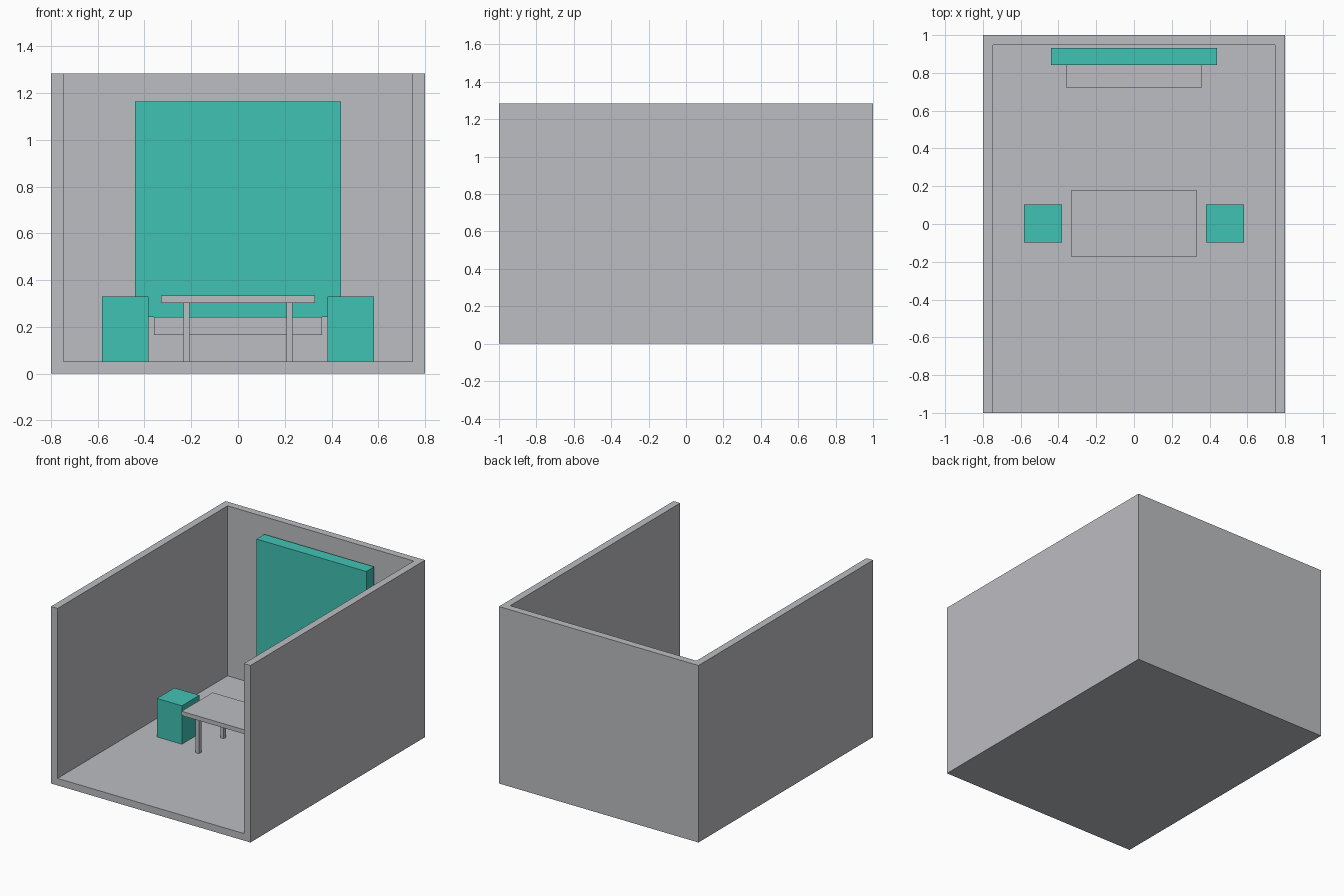
import bpy
import bmesh
from mathutils import Matrix, Vector

default = bpy.data.objects.get("Cube")
if default:
    bpy.data.objects.remove(default, do_unlink=True)


def srgb(r, g, b):
    def lin(c):
        c /= 255
        return c / 12.92 if c <= 0.04045 else ((c + 0.055) / 1.055) ** 2.4
    return (lin(r), lin(g), lin(b), 1.0)


def material(name, color):
    m = bpy.data.materials.new(name)
    m.use_nodes = True
    m.diffuse_color = color
    m.node_tree.nodes["Principled BSDF"].inputs["Base Color"].default_value = color
    return m


GREY = material("light grey", srgb(188, 189, 193))
TEAL = material("teal", srgb(65, 194, 180))


def box(name, x, y, z, mat):
    """Box spanning the given (low, high) range on each axis."""
    spans = (x, y, z)
    centre = Vector([(a + b) / 2 for a, b in spans])
    size = Vector([b - a for a, b in spans])
    bm = bmesh.new()
    bmesh.ops.create_cube(bm, size=1, matrix=Matrix.LocRotScale(centre, None, size))
    mesh = bpy.data.meshes.new(name)
    bm.to_mesh(mesh)
    bm.free()
    mesh.materials.append(mat)
    obj = bpy.data.objects.new(name, mesh)
    bpy.context.collection.objects.link(obj)
    return obj


# Room shell: floor and three walls, open at the front and top
WALL, FLOOR = 0.053, 0.051
room = box("room_shell", (-0.8, 0.8), (-1, 1), (0, 1.283), GREY)
cutter = box("room_cutter", (-0.8 + WALL, 0.8 - WALL), (-1.5, 1 - WALL), (FLOOR, 2), GREY)
cutter.hide_render = True
cut = room.modifiers.new("hollow", "BOOLEAN")
cut.operation = "DIFFERENCE"
cut.solver = "EXACT"
cut.object = cutter
bpy.context.view_layer.objects.active = room
bpy.ops.object.modifier_apply(modifier=cut.name)
bpy.data.objects.remove(cutter, do_unlink=True)

# Wall panel and the shelf beneath it
box("wall_panel", (-0.44, 0.44), (0.841, 0.931), (0.242, 1.165), TEAL)
box("wall_shelf", (-0.36, 0.36), (0.722, 0.931), (0.165, 0.242), GREY)

# Table
MID = 0.003
TABLE_Z = 0.303
box("table_top", (-0.33, 0.33), (MID - 0.178, MID + 0.178), (TABLE_Z, 0.334), GREY)
for side, sx in (("right", -1), ("left", 1)):
    for end, sy in (("front", -1), ("back", 1)):
        x, y = sx * 0.22, MID + sy * 0.142
        box(f"table_leg_{end}_{side}", (x - 0.0135, x + 0.0135),
            (y - 0.0135, y + 0.0135), (FLOOR, TABLE_Z), GREY)
    # Block stool at each end of the table
    x = sx * 0.482
    box(f"stool_{side}", (x - 0.1, x + 0.1), (MID - 0.1, MID + 0.1), (FLOOR, 0.33), TEAL)
